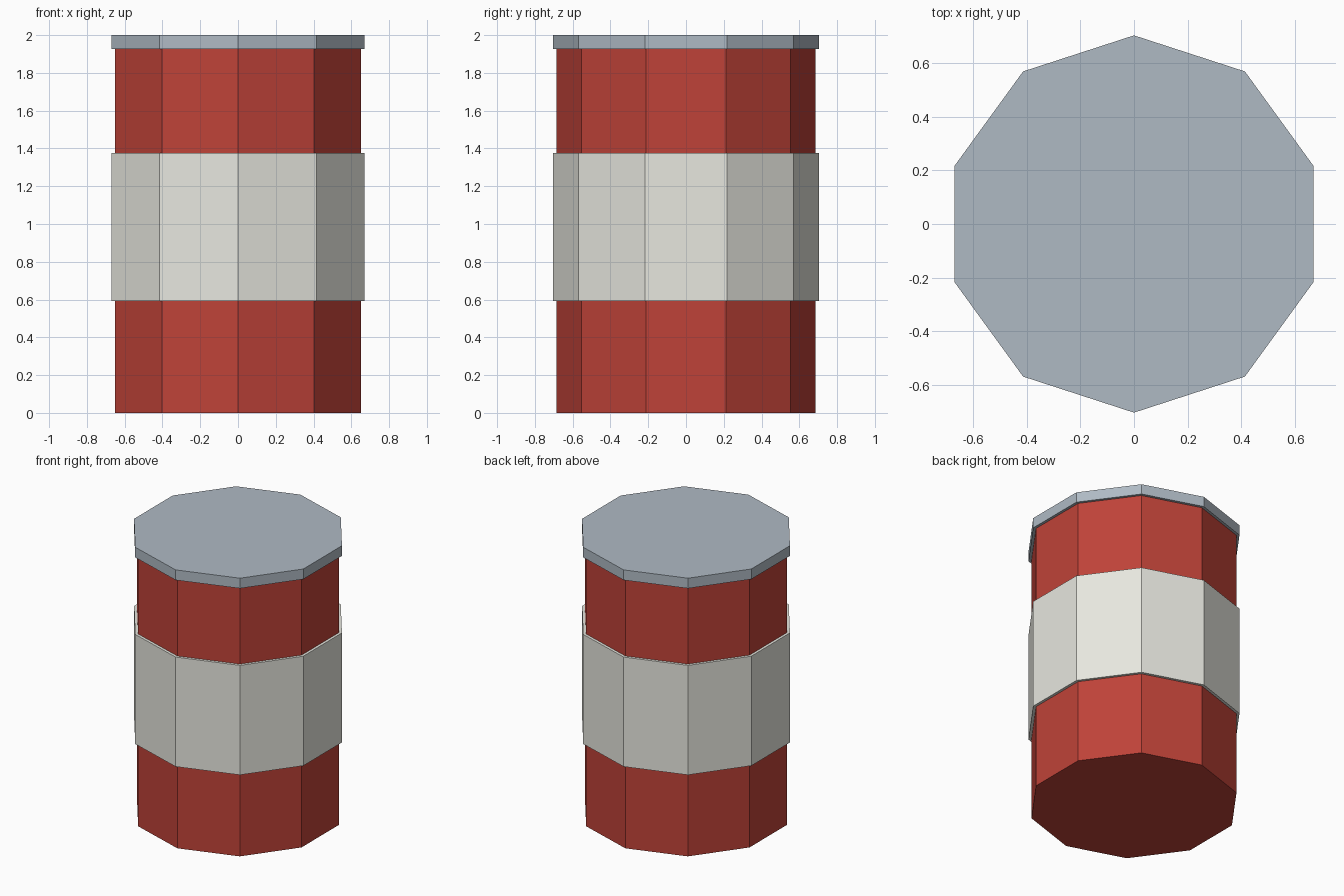
import bpy
import bmesh
from math import sin, cos, pi

if "Cube" in bpy.data.objects:
    bpy.data.objects.remove(bpy.data.objects["Cube"])

SIDES = 10


def material(name, rgb):
    mat = bpy.data.materials.new(name)
    mat.diffuse_color = (*rgb, 1.0)
    mat.use_nodes = True
    mat.node_tree.nodes["Principled BSDF"].inputs["Base Color"].default_value = mat.diffuse_color
    return mat


def prism(name, radius, z0, z1, mat, inner=None):
    """Ten-sided solid, or a hollow ring when an inner radius is given."""
    bm = bmesh.new()

    def loop(r, z):
        return [bm.verts.new((r * sin(2 * pi * i / SIDES), r * cos(2 * pi * i / SIDES), z))
                for i in range(SIDES)]

    def bridge(a, b):
        for i in range(SIDES):
            j = (i + 1) % SIDES
            bm.faces.new((a[i], a[j], b[j], b[i]))

    bottom, top = loop(radius, z0), loop(radius, z1)
    bridge(bottom, top)
    if inner is None:
        bm.faces.new(bottom)
        bm.faces.new(top)
    else:
        in_bottom, in_top = loop(inner, z0), loop(inner, z1)
        bridge(top, in_top)
        bridge(in_top, in_bottom)
        bridge(in_bottom, bottom)
    bmesh.ops.recalc_face_normals(bm, faces=bm.faces)
    mesh = bpy.data.meshes.new(name)
    bm.to_mesh(mesh)
    bm.free()
    mesh.materials.append(mat)
    obj = bpy.data.objects.new(name, mesh)
    bpy.context.collection.objects.link(obj)
    return obj


red = material("red_paint", (0.52, 0.055, 0.04))
cream = material("cream_label", (0.80, 0.80, 0.74))
metal = material("lid_metal", (0.43, 0.49, 0.55))

# Can body, wrap-around label and overhanging lid
prism("can_body", 0.685, 0.0, 1.93, red)
prism("label_band", 0.705, 0.592, 1.376, cream, inner=0.68)
prism("lid", 0.705, 1.927, 2.0, metal)
